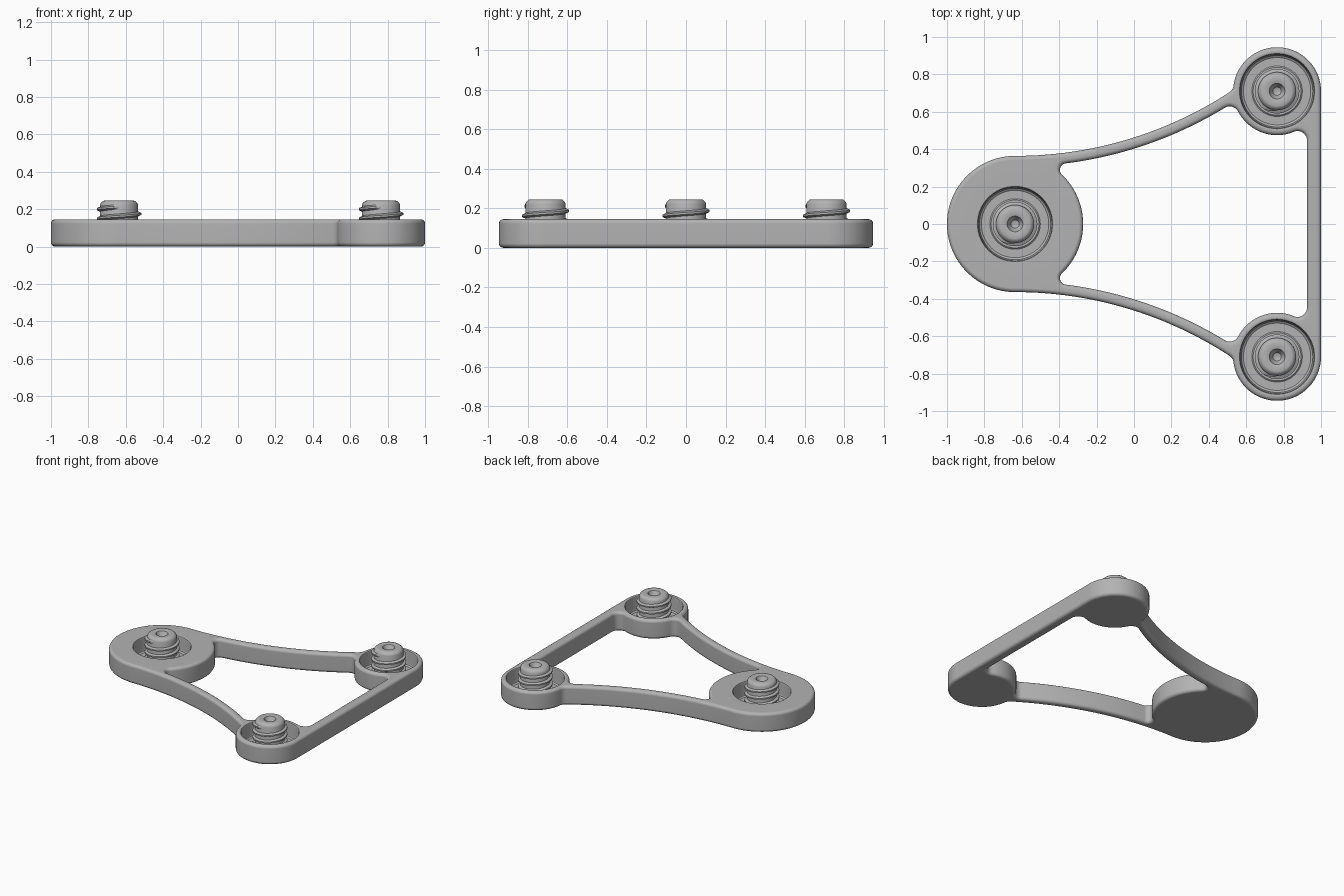
import bpy, bmesh, math
from math import pi, cos, sin
from mathutils import Vector

cube = bpy.data.objects.get("Cube")
if cube:
    bpy.data.objects.remove(cube, do_unlink=True)

grey = bpy.data.materials.new("grey plastic")
grey.use_nodes = True
grey.diffuse_color = (0.45, 0.45, 0.45, 1)
grey.node_tree.nodes["Principled BSDF"].inputs["Base Color"].default_value = (0.45, 0.45, 0.45, 1)

# Main dimensions
HEIGHT, EDGE = 0.145, 0.022
HUB, HUB_R = Vector((-0.636, 0)), 0.364
EAR, EAR_R = Vector((0.765, 0.71)), 0.235
ARM_R, ARM_W = 2.1, 0.057
ARM = HUB + Vector((0, HUB_R + ARM_R))
RAIL_X, FLOOR = 0.925, 0.035
CENTRES = [HUB, EAR, Vector((EAR.x, -EAR.y))]
SEG = 64


def angle(c, p):
    return math.atan2(p.y - c.y, p.x - c.x)


def arc(c, r, a, b, n):
    """Points along the shorter way round from angle a to angle b."""
    d = (b - a + pi) % (2 * pi) - pi
    return [c + Vector((cos(a + d * i / n), sin(a + d * i / n))) * r for i in range(n + 1)]


def meet(c1, r1, c2, r2, side):
    """One of the two crossing points of two circles."""
    v = c2 - c1
    d = v.length
    a = (r1 * r1 - r2 * r2 + d * d) / (2 * d)
    u = v / d
    return c1 + u * a + Vector((-u.y, u.x)) * side * math.sqrt(r1 * r1 - a * a)


def mirrored(half):
    """Close a half outline across y = 0 and drop repeated points."""
    full = half + [Vector((p.x, -p.y)) for p in reversed(half)]
    return [p for i, p in enumerate(full) if (p - full[i - 1]).length > 1e-4]


def inset(loop, dist):
    """Shift a clockwise loop to its right by dist."""
    out = []
    for i, p in enumerate(loop):
        a = (p - loop[i - 1]).normalized()
        b = (loop[(i + 1) % len(loop)] - p).normalized()
        t = (a + b).normalized()
        out.append(p + Vector((t.y, -t.x)) * dist)
    return out


def loft(bm, rings, closed=True):
    """Skin a list of equal point rings; returns the vertex rings."""
    vr = [[bm.verts.new(p) for p in ring] for ring in rings]
    for r, s in zip(vr, vr[1:]):
        n = len(r)
        for i in range(n if closed else n - 1):
            j = (i + 1) % n
            bm.faces.new((r[i], r[j], s[j], s[i]))
    return vr


def lathe_rings(profile, c):
    return [[(c.x + r * cos(2 * pi * i / SEG), c.y + r * sin(2 * pi * i / SEG), z)
             for i in range(SEG)] for r, z in profile]


def ring_edges(bm, ring):
    return [bm.edges.get((ring[i - 1], ring[i])) for i in range(len(ring))]


def finish(name, bm, location=(0, 0, 0), weighted=False):
    bmesh.ops.recalc_face_normals(bm, faces=bm.faces)
    mesh = bpy.data.meshes.new(name)
    bm.to_mesh(mesh)
    bm.free()
    mesh.materials.append(grey)
    ob = bpy.data.objects.new(name, mesh)
    ob.location = location
    bpy.context.collection.objects.link(ob)
    bpy.ops.object.select_all(action='DESELECT')
    ob.select_set(True)
    bpy.context.view_layer.objects.active = ob
    bpy.ops.object.shade_smooth_by_angle(angle=math.radians(35))
    if weighted:
        ob.modifiers.new("clean shading", 'WEIGHTED_NORMAL').keep_sharp = True
    return ob


# Outer outline: hub, curved arm, fillet, ear
f = 0.05
notch = meet(ARM, ARM_R - f, EAR, EAR_R + f, -1)
if notch.x > EAR.x:
    notch = meet(ARM, ARM_R - f, EAR, EAR_R + f, 1)
outer = arc(HUB, HUB_R, pi, pi / 2, 32)
outer += arc(ARM, ARM_R, -pi / 2, angle(ARM, notch), 32)
outer += arc(notch, f, angle(ARM, notch), angle(notch, EAR), 8)
outer += arc(EAR, EAR_R, angle(EAR, notch), 0, 32)
outer = mirrored(outer)

# Window outline: hub, fillet, arm, fillet, ear, fillet, straight rail
inner_r = ARM_R + ARM_W


def lower_fillet(c, r, f, pick):
    options = [meet(ARM, inner_r + f, c, r + f, s) for s in (-1, 1)]
    return pick(options, key=lambda p: p.x)


g = 0.035
hub_fil = lower_fillet(HUB, HUB_R, g, max)
ear_fil = lower_fillet(EAR, EAR_R, f, min)
dx = RAIL_X - f - EAR.x
rail_fil = Vector((RAIL_X - f, EAR.y - math.sqrt((EAR_R + f) ** 2 - dx * dx)))
window = arc(HUB, HUB_R, 0, angle(HUB, hub_fil), 20)
window += arc(hub_fil, g, angle(hub_fil, HUB), angle(hub_fil, ARM), 10)
window += arc(ARM, inner_r, angle(ARM, hub_fil), angle(ARM, ear_fil), 28)
window += arc(ear_fil, f, angle(ear_fil, ARM), angle(ear_fil, EAR), 10)
window += arc(EAR, EAR_R, angle(EAR, ear_fil), angle(EAR, rail_fil), 20)
window += arc(rail_fil, f, angle(rail_fil, EAR), 0, 10)
window = mirrored(window)

# Plate with rounded edges
steps = [pi / 2 * i / 4 for i in range(5)]
section = [(EDGE * (1 - sin(a)), EDGE * (1 - cos(a))) for a in steps]
section += [(d, HEIGHT - z) for d, z in reversed(section)]
bm = bmesh.new()
top, bottom = [], []
for loop, sign in ((outer, 1), (window, -1)):
    rings = [[(p.x, p.y, z) for p in inset(loop, d * sign)] for d, z in section]
    vr = loft(bm, rings)
    bottom += ring_edges(bm, vr[0])
    top += ring_edges(bm, vr[-1])

# Round pockets sunk into the plate
pocket = [(0.207, HEIGHT), (0.201, 0.143), (0.197, 0.136), (0.195, 0.055),
          (0.191, 0.043), (0.18, FLOOR)]
for c in CENTRES:
    vr = loft(bm, lathe_rings(pocket, c))
    top += ring_edges(bm, vr[0])
    bm.faces.new(vr[-1])
for edges in (top, bottom):
    bmesh.ops.triangle_fill(bm, use_beauty=True, use_dissolve=False, edges=edges,
                            normal=(0, 0, 1))
finish("plate", bm, weighted=True)

# Posts with a chamfered tip and a dimple
post = [(0.135, FLOOR - 0.005), (0.135, 0.042), (0.128, 0.048), (0.102, 0.048),
        (0.102, 0.222), (0.098, 0.232), (0.086, 0.243), (0.08, 0.245), (0.048, 0.245),
        (0.042, 0.242), (0.034, 0.225), (0.022, 0.205), (0.01, 0.2)]
PITCH, TURNS, TIP = 0.05, 3, 0.212
names = ("hub", "left_ear", "right_ear") if EAR.y < 0 else ("hub", "back_ear", "front_ear")
for name, c in zip(names, CENTRES):
    bm = bmesh.new()
    vr = loft(bm, lathe_rings(post, Vector((0, 0))))
    bm.faces.new(vr[0])
    bm.faces.new(vr[-1])
    finish(name + "_post", bm, (c.x, c.y, 0))

    # Screw thread wound round the post, fading out at both ends
    bm = bmesh.new()
    rings, count = [], TURNS * 48
    for i in range(count + 1):
        a = -pi / 2 + 2 * pi * i / 48
        z = TIP - PITCH * (count - i) / 48
        fade = min(1, (i + 1) / 6, (count - i + 1) / 6)
        crest = 0.1 + 0.019 * fade
        rings.append([(r * cos(a), r * sin(a), z + h) for r, h in
                      ((0.098, -0.015), (crest, -0.005), (crest, 0.005), (0.098, 0.015))])
    vr = loft(bm, rings)
    bm.faces.new(vr[0])
    bm.faces.new(vr[-1])
    finish(name + "_thread", bm, (c.x, c.y, 0))
